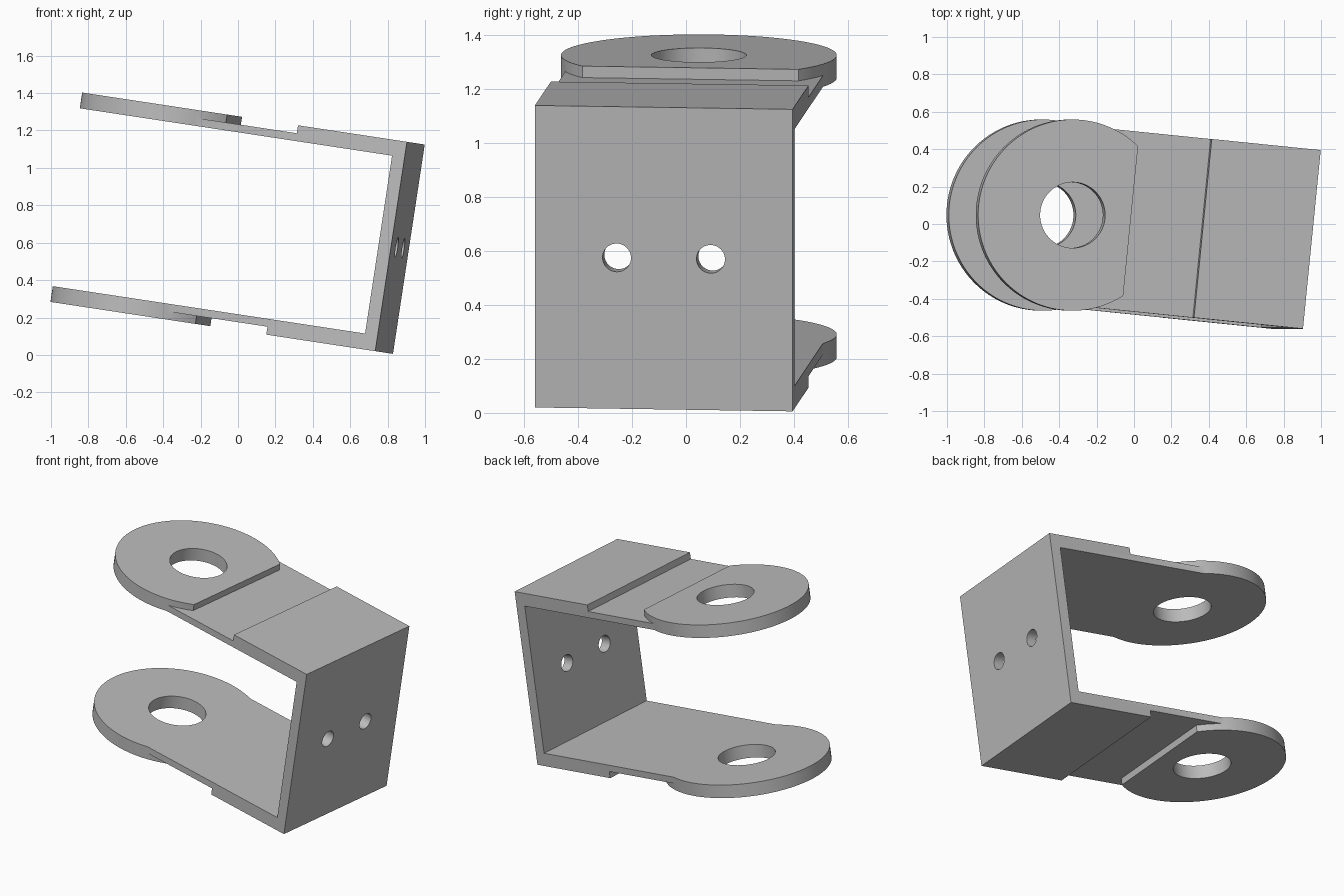
import bpy, bmesh, math
from mathutils import Matrix, Vector

cube = bpy.data.objects.get("Cube")
if cube:
    bpy.data.objects.remove(cube, do_unlink=True)

# Local frame: u along the arms (outer back face at 0), v across, w up
HALF_W, HALF_H, INNER_H, SLOT_H = 0.48, 0.566, 0.481, 0.523
PLATE, STEP, CHORD = 0.068, -0.592, -0.985
EYE, R_EYE, R_BORE = -1.30, 0.511, 0.176
R_BOLT, BOLT_V = 0.053, 0.175

grey = bpy.data.materials.new("plain grey")
grey.use_nodes = True
colour = (0.5, 0.5, 0.5, 1)
grey.diffuse_color = colour
grey.node_tree.nodes["Principled BSDF"].inputs["Base Color"].default_value = colour


def prism(name, outline, w0, w1):
    """Extrude a (u, v) outline from w0 to w1."""
    bm = bmesh.new()
    face = bm.faces.new([bm.verts.new((u, v, w0)) for u, v in outline])
    top = bmesh.ops.extrude_face_region(bm, geom=[face])["geom"]
    bmesh.ops.translate(bm, vec=(0, 0, w1 - w0),
                        verts=[g for g in top if isinstance(g, bmesh.types.BMVert)])
    bmesh.ops.recalc_face_normals(bm, faces=bm.faces)
    mesh = bpy.data.meshes.new(name)
    bm.to_mesh(mesh)
    bm.free()
    mesh.materials.append(grey)
    ob = bpy.data.objects.new(name, mesh)
    bpy.context.collection.objects.link(ob)
    return ob


def arc(u, v, r, a0, a1, n):
    return [(u + r * math.cos(a0 + (a1 - a0) * i / n),
             v + r * math.sin(a0 + (a1 - a0) * i / n)) for i in range(n + 1)]


def circle(u, v, r, n=64):
    return arc(u, v, r, 0, math.tau, n)[:-1]


def cut(target, cutter):
    cutter.hide_render = True
    mod = target.modifiers.new("cut", 'BOOLEAN')
    mod.operation, mod.solver, mod.object = 'DIFFERENCE', 'EXACT', cutter
    bpy.context.view_layer.objects.active = target
    bpy.ops.object.modifier_apply(modifier=mod.name)
    bpy.data.objects.remove(cutter, do_unlink=True)


# Solid block with a rounded end
a_flat = math.asin(HALF_W / R_EYE)
outline = [(0, -HALF_W), (0, HALF_W)] + arc(EYE, 0, R_EYE, a_flat, math.tau - a_flat, 96)
bracket = prism("clevis_bracket", outline, -HALF_H, HALF_H)

# Gap between the arms, and the bore through both eyes
cut(bracket, prism("gap_cutter", [(-PLATE, -1), (-PLATE, 1), (-3, 1), (-3, -1)],
                   -INNER_H, INNER_H))
cut(bracket, prism("bore_cutter", circle(EYE, 0, R_BORE), -1, 1))

# Recess on the outside of each arm, stopping at the raised eye
a_chord = math.acos((CHORD - EYE) / R_EYE)
side = arc(EYE, 0, R_EYE, a_chord, a_flat, 6)
side.append((EYE + 0.7 * math.cos(a_flat), 0.7 * math.sin(a_flat)))
side.append((STEP, 0.7))
slot = side + [(u, -v) for u, v in reversed(side)]
for name, w0, w1 in (("upper", SLOT_H, 1), ("lower", -1, -SLOT_H)):
    cut(bracket, prism(name + "_recess_cutter", slot, w0, w1))

# Two bolt holes through the back plate
for v in (-BOLT_V, BOLT_V):
    bolt = prism("bolt_cutter", circle(0, v, R_BOLT, 40), -0.3, 0.3)
    bolt.data.transform(Matrix(((0, 0, 1, 0), (0, 1, 0, 0), (-1, 0, 0, 0), (0, 0, 0, 1))))
    cut(bracket, bolt)

# Tilt into place
across = Vector((0.099, 0.995, -0.015)).normalized()
up = Vector((0.15, 0, 0.989)).normalized()
along = across.cross(up).normalized()
across = up.cross(along)
pose = Matrix((along, across, up)).transposed().to_4x4()
pose.translation = (0.866, -0.0825, 0.5725)
bracket.data.transform(pose)

bpy.ops.object.select_all(action='DESELECT')
bracket.select_set(True)
bpy.context.view_layer.objects.active = bracket
bpy.ops.object.shade_smooth_by_angle(angle=math.radians(30))
